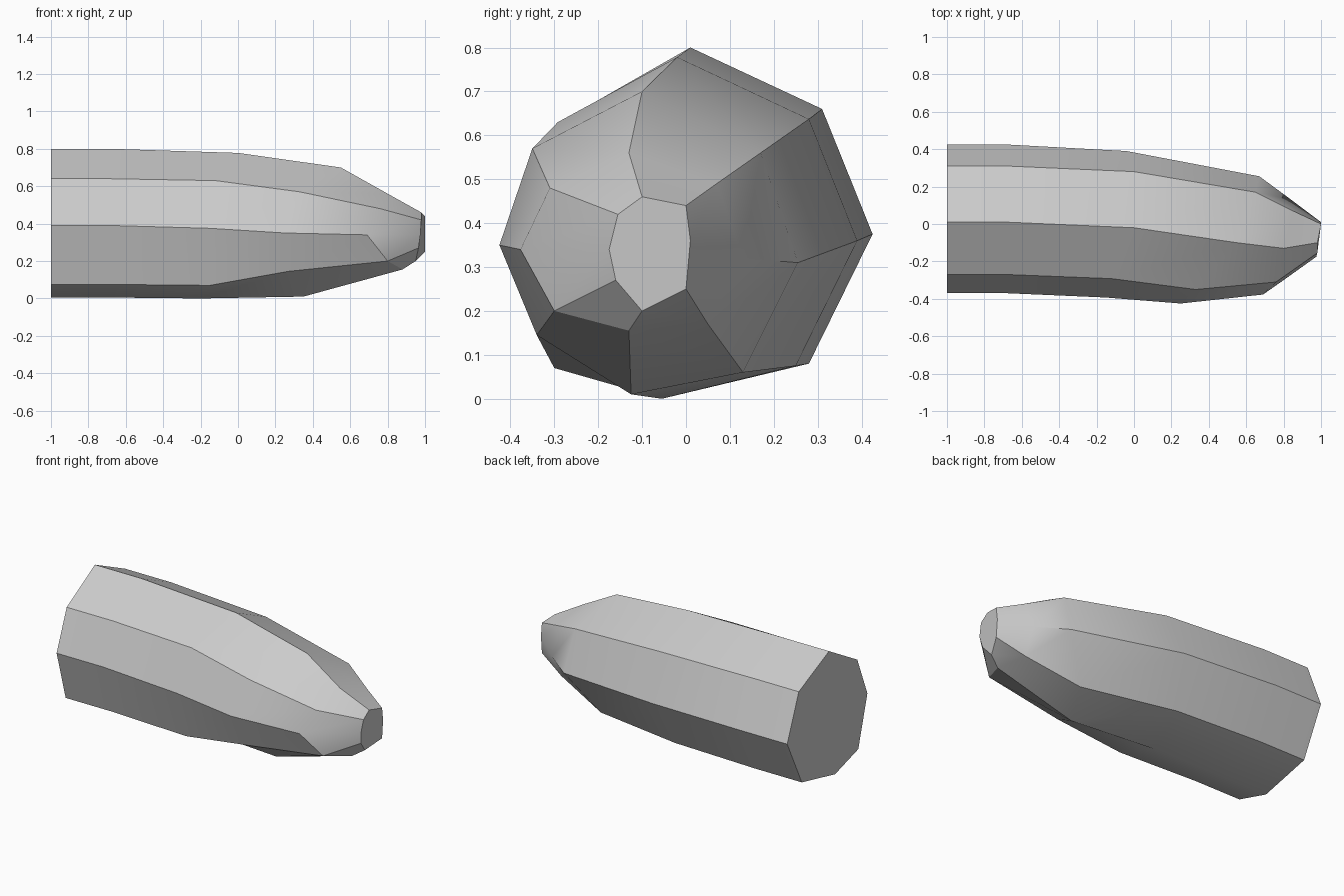
import bpy
import bmesh
import math
from mathutils import Vector

# Remove the default object
default_cube = bpy.data.objects.get("Cube")
if default_cube:
    bpy.data.objects.remove(default_cube, do_unlink=True)


def make_material(name, colour):
    material = bpy.data.materials.new(name)
    material.use_nodes = True
    material.diffuse_color = colour
    shader = material.node_tree.nodes["Principled BSDF"]
    shader.inputs["Base Color"].default_value = colour
    return material


def loft(name, rings, material, crease_degrees=30):
    """Skin a row of matching rings, close both ends and shade by angle."""
    mesh = bpy.data.meshes.new(name)
    bm = bmesh.new()
    loops = [[bm.verts.new(point) for point in ring] for ring in rings]
    for near, far in zip(loops, loops[1:]):
        count = len(near)
        for i in range(count):
            j = (i + 1) % count
            bm.faces.new((near[i], near[j], far[j], far[i]))
    bm.faces.new(loops[0])
    bm.faces.new(loops[-1])
    bmesh.ops.recalc_face_normals(bm, faces=bm.faces[:])
    bm.to_mesh(mesh)
    bm.free()
    obj = bpy.data.objects.new(name, mesh)
    bpy.context.collection.objects.link(obj)
    mesh.materials.append(material)
    bpy.ops.object.select_all(action="DESELECT")
    obj.select_set(True)
    bpy.context.view_layer.objects.active = obj
    bpy.ops.object.shade_smooth_by_angle(angle=math.radians(crease_degrees))
    return obj


# Eight-sided butt section as (y, z), running top, back, bottom, front
butt_profile = [(.01, .8), (.31, .66), (.425, .375), (.28, .08),
                (-.05, .005), (-.28, .075), (-.37, .39), (-.27, .64)]
butt_end = [Vector((-1, y, z)) for y, z in butt_profile]
butt_front = [Vector((-.68, y, z)) for y, z in butt_profile]

# Shaft bend, where the facets begin to soften
bend = [(0, -.02, .778), (0, .28, .637), (-.04, .39, .36), (-.1, .25, .075),
        (-.2, -.055, 0), (-.15, -.3, .07), (-.15, -.393, .375), (-.12, -.292, .63)]

# Widest part of the rounded nose, swung towards the front
shoulder = [(.55, -.1, .7), (.65, .17, .56), (.67, .255, .31), (.5, .13, .06),
            (.35, -.125, .01), (.27, -.34, .145), (.25, -.425, .35), (.33, -.35, .57)]

# Nose taper
taper = [(.8, -.13, .56), (.85, .07, .49), (.84, .13, .32), (.83, .05, .17),
         (.88, -.13, .155), (.8, -.3, .2), (.69, -.377, .34), (.76, -.31, .48)]

# Small blunt tip, highest and furthest forward at the back
tip = [(.98, -.1, .46), (1, 0, .44), (1, .01, .36), (1, 0, .25),
       (.95, -.1, .2), (.965, -.16, .27), (.975, -.175, .34), (.98, -.155, .42)]

grey = make_material("plain grey", (.6, .6, .6, 1))
loft("blunt_nosed_shaft", [butt_end, butt_front, bend, shoulder, taper, tip], grey)
